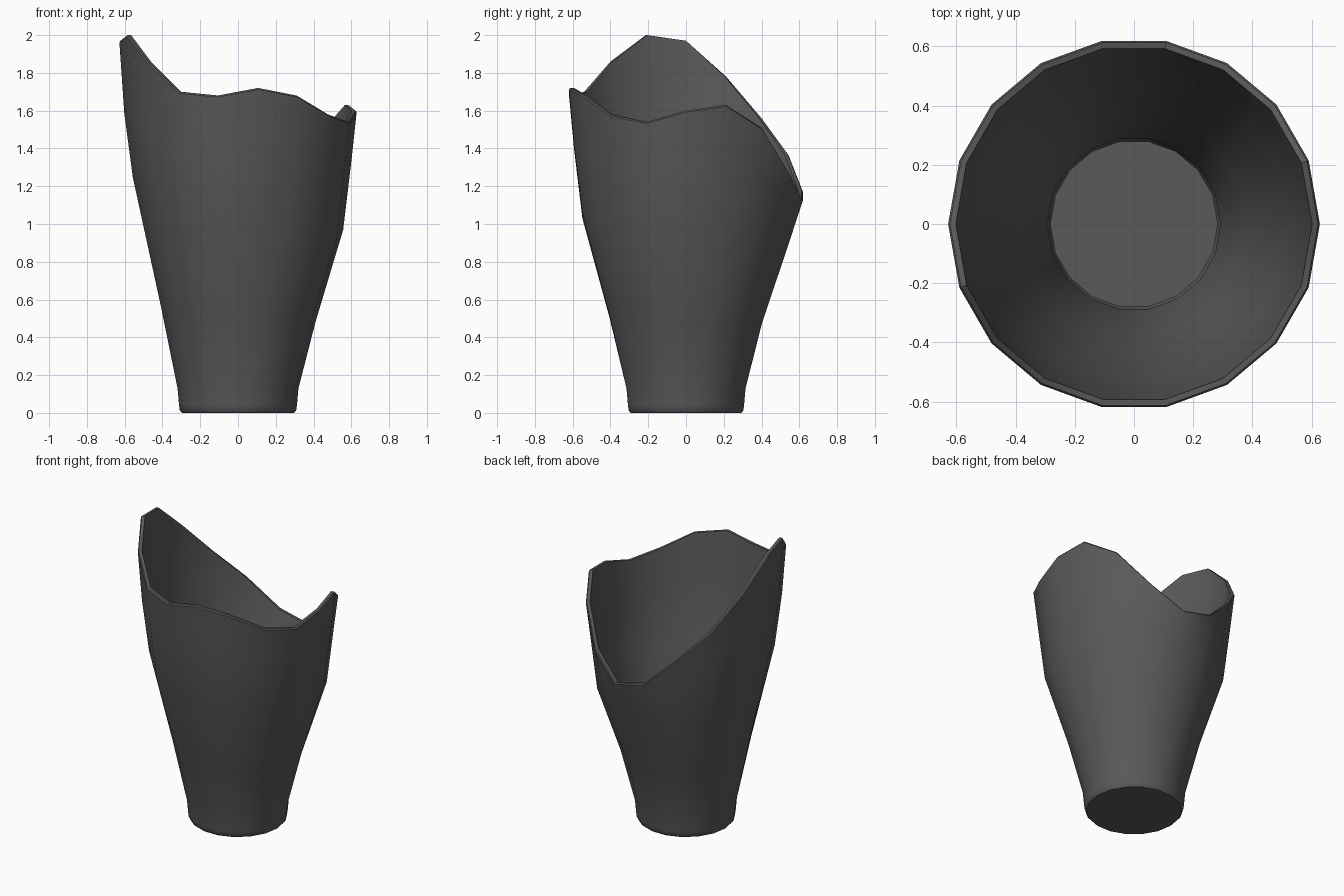
import bpy, bmesh
from math import cos, sin, radians

if "Cube" in bpy.data.objects:
    bpy.data.objects.remove(bpy.data.objects["Cube"])

N = 18
# Height of the wavy rim at every 20 degrees, starting at +x
RIM = [1.60, 1.63, 1.51, 1.28, 1.13, 1.18, 1.37, 1.56, 1.78,
       1.97, 2.00, 1.86, 1.70, 1.68, 1.72, 1.68, 1.58, 1.54]
T = 0.028  # wall thickness


def wall(h):
    """Outer (radius, height) points between the foot and the rim."""
    return [(0.32, 0.13),
            (0.41, max(0.48, 0.48 + 0.25 * (h - 1.6))),
            (0.557, max(0.91, 0.97 + 0.75 * (h - 1.6))),
            (0.602, 1.06 + 0.64 * (h - 1.15))]


def section(h):
    """Full cross-section from the base, over the rim, to the inside floor."""
    outer = wall(h)
    inner = [(r - T, z) for r, z in reversed(outer)]
    return ([(0.297, 0.0), (0.308, 0.012), (0.312, 0.04)] + outer +
            [(0.628, h - 0.008), (0.622, h), (0.602, h)] + inner +
            [(0.29, 0.05), (0.283, 0.035)])


# Cup: tapered shell with solid base and uneven rim
bm = bmesh.new()
cols = []
for i, h in enumerate(RIM):
    a = radians(360 / N * i)
    cols.append([bm.verts.new((r * cos(a), r * sin(a), z)) for r, z in section(h)])
for i in range(N):
    a, b = cols[i], cols[(i + 1) % N]
    for j in range(len(a) - 1):
        bm.faces.new((a[j], b[j], b[j + 1], a[j + 1]))
bm.faces.new([c[0] for c in reversed(cols)])   # underside
bm.faces.new([c[-1] for c in cols])            # inside floor
bmesh.ops.recalc_face_normals(bm, faces=bm.faces)

mesh = bpy.data.meshes.new("cup")
bm.to_mesh(mesh)
bm.free()
cup = bpy.data.objects.new("cup", mesh)
bpy.context.collection.objects.link(cup)

mat = bpy.data.materials.new("dark_grey")
mat.diffuse_color = (0.1, 0.1, 0.1, 1)
mat.use_nodes = True
mat.node_tree.nodes["Principled BSDF"].inputs["Base Color"].default_value = mat.diffuse_color
mesh.materials.append(mat)

bpy.context.view_layer.objects.active = cup
cup.select_set(True)
bpy.ops.object.shade_smooth_by_angle(angle=radians(35))
